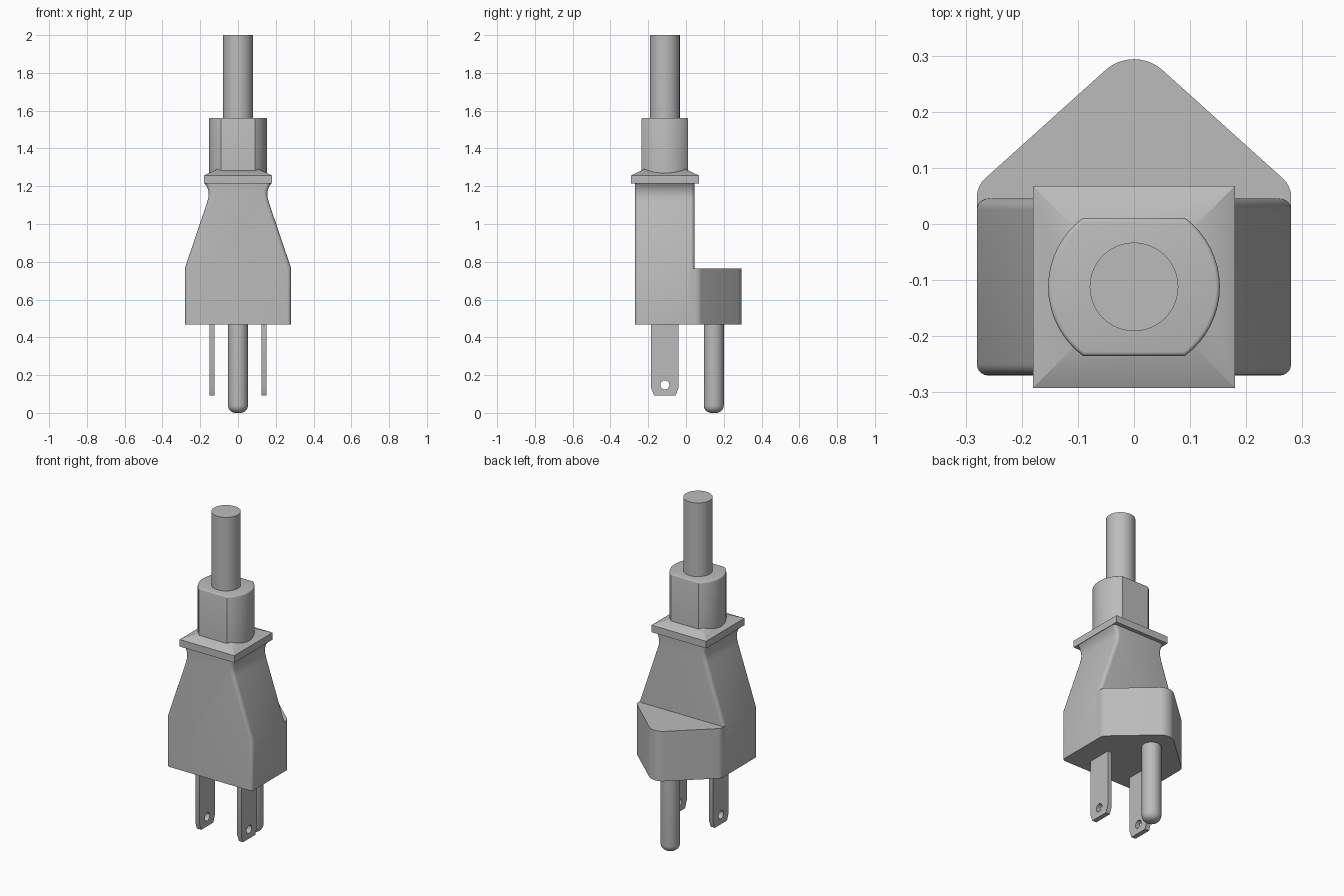
import bpy, bmesh, math
from mathutils import Matrix, Vector

if "Cube" in bpy.data.objects:
    bpy.data.objects.remove(bpy.data.objects["Cube"])

grey = bpy.data.materials.new("plug_grey")
grey.use_nodes = True
colour = (0.5, 0.5, 0.5, 1)
grey.diffuse_color = colour
grey.node_tree.nodes["Principled BSDF"].inputs["Base Color"].default_value = colour

AXIS_Y = -0.112  # depth of the cord axis


def finish(bm, name):
    bmesh.ops.recalc_face_normals(bm, faces=bm.faces[:])
    mesh = bpy.data.meshes.new(name)
    bm.to_mesh(mesh)
    bm.free()
    mesh.materials.append(grey)
    ob = bpy.data.objects.new(name, mesh)
    bpy.context.collection.objects.link(ob)
    bpy.ops.object.select_all(action='DESELECT')
    bpy.context.view_layer.objects.active = ob
    ob.select_set(True)
    bpy.ops.object.shade_smooth_by_angle(angle=math.radians(32))
    return ob


def prism(loops, offset):
    """Fill the outline (first loop) around any holes and extrude it."""
    bm = bmesh.new()
    edges = []
    for loop in loops:
        vs = [bm.verts.new(p) for p in loop]
        edges += [bm.edges.new((a, b)) for a, b in zip(vs, vs[1:] + vs[:1])]
    if len(loops) == 1:
        faces = [bm.faces.new(vs)]
    else:
        faces = bmesh.ops.triangle_fill(bm, edges=edges, use_beauty=True)["geom"]
        faces = [f for f in faces if isinstance(f, bmesh.types.BMFace)]
    ext = bmesh.ops.extrude_face_region(bm, geom=faces)["geom"]
    verts = [g for g in ext if isinstance(g, bmesh.types.BMVert)]
    bmesh.ops.translate(bm, verts=verts, vec=offset)
    bmesh.ops.recalc_face_normals(bm, faces=bm.faces[:])
    return bm


def round_edges(bm, test, size, segments=5):
    edges = [e for e in bm.edges if test(e.verts[0].co, e.verts[1].co)]
    bmesh.ops.bevel(bm, geom=edges, offset=size, offset_type='OFFSET',
                    segments=segments, profile=0.5, affect='EDGES')


def cylinder(name, radius, y, low, high):
    bm = bmesh.new()
    bmesh.ops.create_cone(bm, cap_ends=True, segments=48, radius1=radius, radius2=radius,
                          depth=high - low,
                          matrix=Matrix.Translation((0, y, (low + high) / 2)))
    return bm


# Tapered grip body with a flared neck
half = [(0.28, 0.468), (0.28, 0.77), (0.165, 1.11), (0.157, 1.14), (0.155, 1.16),
        (0.158, 1.18), (0.166, 1.2), (0.177, 1.215)]
outline = half + [(-x, z) for x, z in reversed(half)]
body = prism([[(x, -0.27, z) for x, z in outline]], Vector((0, 0.315, 0)))
round_edges(body, lambda a, b: abs(a.y - b.y) < 0.001 and abs(a.x - b.x) < 0.2, 0.02)
finish(body, "grip_body")

# Wedge housing behind the body for the ground pin
wedge = [(-0.28, 0.02), (0.28, 0.02), (0.28, 0.068), (0, 0.32), (-0.28, 0.068)]
housing = prism([[(x, y, 0.468) for x, y in wedge]], Vector((0, 0, 0.297)))
upright = lambda a, b: abs(a.z - b.z) > 0.1
round_edges(housing, lambda a, b: upright(a, b) and a.y > 0.3, 0.067, 8)
round_edges(housing, lambda a, b: upright(a, b) and abs(a.x) > 0.27 and a.y > 0.05, 0.018)
finish(housing, "ground_housing")

# Square flange with a sloping top
s = 0.18
flange = prism([[(x, y + AXIS_Y, 1.215) for x, y in ((-s, -s), (s, -s), (s, s), (-s, s))]],
               Vector((0, 0, 0.042)))
top = max(flange.faces, key=lambda f: f.calc_center_median().z)
bmesh.ops.inset_individual(flange, faces=[top], thickness=0.12, depth=0)
bmesh.ops.translate(flange, verts=top.verts[:], vec=(0, 0, 0.04))
finish(flange, "flange")

# Collar: a cylinder flattened front and back
corner = math.asin(0.123 / 0.153)
arc = [corner * (i / 8 - 1) for i in range(17)]
ring = [(0.153 * math.cos(t + h), 0.153 * math.sin(t + h) + AXIS_Y, 1.25)
        for h in (0, math.pi) for t in arc]
collar = prism([ring], Vector((0, 0, 0.312)))
round_edges(collar, lambda a, b: min(a.z, b.z) > 1.5, 0.007, 3)
finish(collar, "collar")

# Cord
finish(cylinder("cord", 0.079, AXIS_Y, 1.5, 2.0), "cord")

# Ground pin with a rounded tip
pin = cylinder("pin", 0.053, 0.147, 0, 0.5)
round_edges(pin, lambda a, b: max(a.z, b.z) < 0.01, 0.04, 7)
finish(pin, "ground_pin")

# Flat blades with chamfered tips and a round hole
blade_outline = [(-0.073, 0.5), (-0.073, 0.135), (-0.057, 0.092),
                 (0.057, 0.092), (0.073, 0.135), (0.073, 0.5)]
hole = [(0.024 * math.cos(i * math.tau / 24), 0.148 + 0.024 * math.sin(i * math.tau / 24))
        for i in range(24)]
for side, name in ((1, "left_blade"), (-1, "right_blade")):
    loops = [[(side * 0.138 - 0.014, y + AXIS_Y, z) for y, z in loop]
             for loop in (blade_outline, hole)]
    finish(prism(loops, Vector((0.028, 0, 0))), name)
